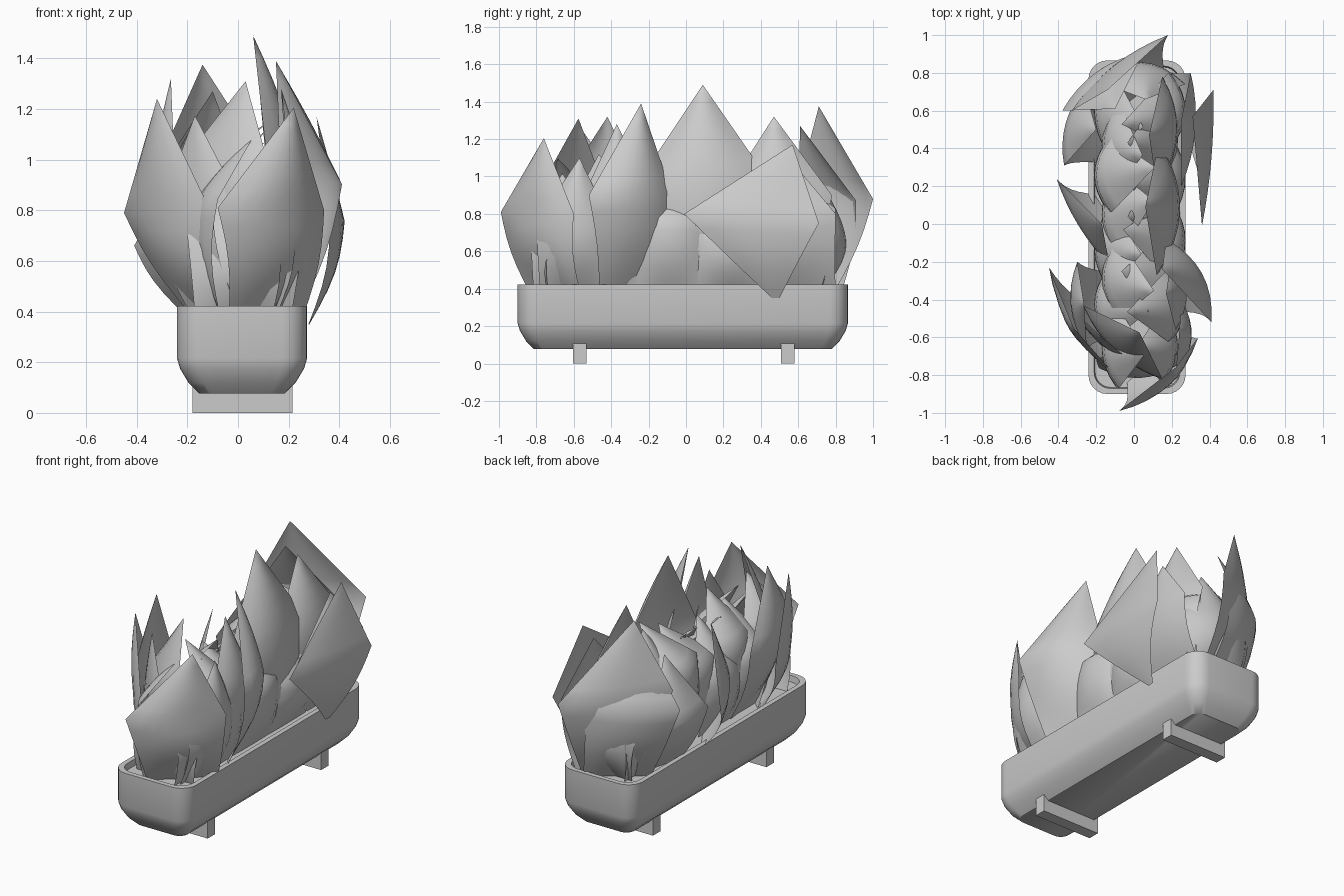
import bpy, bmesh, math, random
from mathutils import Vector

cube = bpy.data.objects.get("Cube")
if cube:
    bpy.data.objects.remove(cube, do_unlink=True)
random.seed(4)

grey = bpy.data.materials.new("plain grey")
grey.use_nodes = True
grey.diffuse_color = (0.6, 0.6, 0.6, 1)
grey.node_tree.nodes["Principled BSDF"].inputs["Base Color"].default_value = (0.6, 0.6, 0.6, 1)


def add_object(name, bm, angle=40):
    mesh = bpy.data.meshes.new(name)
    bm.to_mesh(mesh)
    bm.free()
    mesh.materials.append(grey)
    ob = bpy.data.objects.new(name, mesh)
    bpy.context.collection.objects.link(ob)
    bpy.ops.object.select_all(action="DESELECT")
    ob.select_set(True)
    bpy.context.view_layer.objects.active = ob
    bpy.ops.object.shade_smooth_by_angle(angle=math.radians(angle))
    return ob


# Trough: stacked rounded rectangles, rim turned inward, capped with soil
CX, CY, HX, HY = 0.016, -0.017, 0.257, 0.883


def rounded_ring(bm, inset, z, steps=6):
    radius = max(0.1 - inset * 0.5, 0.05)
    ring = []
    for k, (sx, sy) in enumerate([(1, 1), (-1, 1), (-1, -1), (1, -1)]):
        for i in range(steps + 1):
            a = (k + i / steps) * math.pi / 2
            x = CX + sx * (HX - inset - radius) + radius * math.cos(a)
            y = CY + sy * (HY - inset - radius) + radius * math.sin(a)
            ring.append(bm.verts.new((x, y, z)))
    return ring


bm = bmesh.new()
profile = [(0.088, 0.077), (0.045, 0.12), (0.012, 0.175), (0, 0.215),
           (0, 0.422), (0.03, 0.422), (0.035, 0.385)]
rings = [rounded_ring(bm, *p) for p in profile]
for low, high in zip(rings, rings[1:]):
    n = len(low)
    for i in range(n):
        j = (i + 1) % n
        bm.faces.new((low[i], low[j], high[j], high[i]))
bm.faces.new(rings[0][::-1])
bm.faces.new(rings[-1])
add_object("planter_trough", bm)

# Two cross bars as feet
for name, y in (("front_foot", -0.568), ("back_foot", 0.545)):
    bm = bmesh.new()
    bmesh.ops.create_cube(bm, size=1)
    for v in bm.verts:
        v.co = (v.co.x * 0.395 + 0.017, v.co.y * 0.072 + y, v.co.z * 0.11 + 0.055)
    add_object(name, bm)


# Leaf: kite-shaped cupped sheet between base, two side corners and a tip
def leaf(name, base, tip, left, right, bulge=0.06, base_half=0.16, base_z=0.38):
    tip, left, right = Vector(tip), Vector(left), Vector(right)
    across = (right - left)
    across.z = 0
    across.normalize()
    out = across.cross(Vector((0, 0, 1)))
    foot = Vector((base[0], base[1], base_z))
    ends = ((foot - across * base_half, left), (foot + across * base_half, right))
    rows, cols, split = 12, 8, 6

    def edge(start, corner, r):
        if r <= split:
            t = r / split
            return start.lerp(corner, t) + out * 0.03 * math.sin(math.pi * t)
        return corner.lerp(tip, (r - split) / (rows - split))

    bm = bmesh.new()
    grid = []
    for r in range(rows):
        a, b = (edge(s, c, r) for s, c in ends)
        swell = bulge * math.sin(math.pi * r / rows)
        line = []
        for c in range(cols + 1):
            s = c / cols
            line.append(bm.verts.new(a.lerp(b, s) + out * swell * (1 - (2 * s - 1) ** 2)))
        grid.append(line)
    for p, q in zip(grid, grid[1:]):
        for c in range(cols):
            bm.faces.new((p[c], p[c + 1], q[c + 1], q[c]))
    point = bm.verts.new(tip)
    for c in range(cols):
        bm.faces.new((grid[-1][c], grid[-1][c + 1], point))
    add_object(name, bm, 60)


# Outer leaves: base, tip, left corner, right corner (seen from outside)
leaf("tall_middle_leaf", (.11, .1), (.06, .09, 1.49), (.12, -.27, .95), (.13, .43, 1.0), .11, .28)
leaf("left_front_leaf", (.13, -.27), (.15, -.24, 1.39), (.41, -.52, .9), (.17, -.08, .92), .08, .22)
leaf("tall_back_leaf", (.02, .68), (-.14, .71, 1.375), (.18, 1.0, .88), (-.33, .6, .95), .05, .18)
leaf("right_front_leaf", (-.08, -.62), (-.32, -.55, 1.24), (-.45, -.23, .79), (-.1, -.8, .78), .07, .19)
leaf("drooping_leaf", (.28, .48), (.31, .57, 1.17), (.36, -.01, .8), (.42, .71, .75), .02, .02, .35)
leaf("left_wide_back_leaf", (.17, .52), (.25, .55, 1.1), (.25, .2, .75), (.3, .8, .8), .05, .28)
leaf("front_corner_leaf", (.11, -.7), (.22, -.76, 1.205), (-.08, -.99, .81), (.34, -.6, .8), .08, .2)
leaf("front_inner_leaf", (-.02, -.6), (.03, -.575, 1.31), (-.27, -.43, .93), (.15, -.82, .87), .06, .2)
leaf("right_tall_leaf", (-.1, -.42), (-.265, -.42, 1.32), (-.3, -.2, .85), (-.25, -.66, .95))
leaf("left_back_leaf", (.1, .47), (.08, .47, 1.32), (.12, .2, .9), (.15, .78, .9), .09, .24)
leaf("back_corner_leaf", (-.03, .72), (-.1, .61, 1.27), (.05, .91, .87), (-.38, .6, .84), .06, .19)
leaf("left_inner_leaf", (.1, -.4), (.17, -.37, 1.28), (.22, -.56, .87), (.2, -.15, .85), .07, .18)
leaf("left_low_leaf", (.16, -.6), (.24, -.57, 1.1), (.22, -.8, .75), (.25, -.4, .75), .07, .18)
leaf("right_middle_leaf", (-.12, .02), (-.17, 0, 1.1), (-.41, .24, .66), (-.13, -.22, .75), .03)
leaf("right_back_leaf", (-.14, .5), (-.2, .5, 1.1), (-.26, .72, .72), (-.37, .31, .75), .05, .18)
leaf("front_right_leaf", (-.06, -.6), (-.17, -.6, 1.175), (-.33, -.45, .75), (.05, -.78, .75), .04)
leaf("back_end_leaf", (.04, .72), (.06, .66, 1.05), (.27, .74, .7), (-.2, .76, .7), .1, .18)
leaf("front_end_leaf", (.02, -.74), (0, -.62, 1.0), (-.2, -.72, .7), (.26, -.7, .7), .08, .19)

# Rounded leaves along both long sides, folding inward over the middle
for side, label in ((1, "left"), (-1, "right")):
    for i in range(8):
        y = -0.63 + 0.175 * i + random.uniform(-.03, .03)
        x = CX + side * (0.14 if i % 2 else 0.1) + 0.015
        z = random.uniform(1.0, 1.15)
        shoulder = z - random.uniform(.22, .32)
        half = random.uniform(.18, .24) * side
        leaf(f"{label}_side_leaf_{i + 1}", (x, y),
             (CX - side * random.uniform(0, .1), y + random.uniform(-.08, .08), z),
             (x + side * .01, y - half, shoulder), (x + side * .01, y + half, shoulder), .08, .17)
